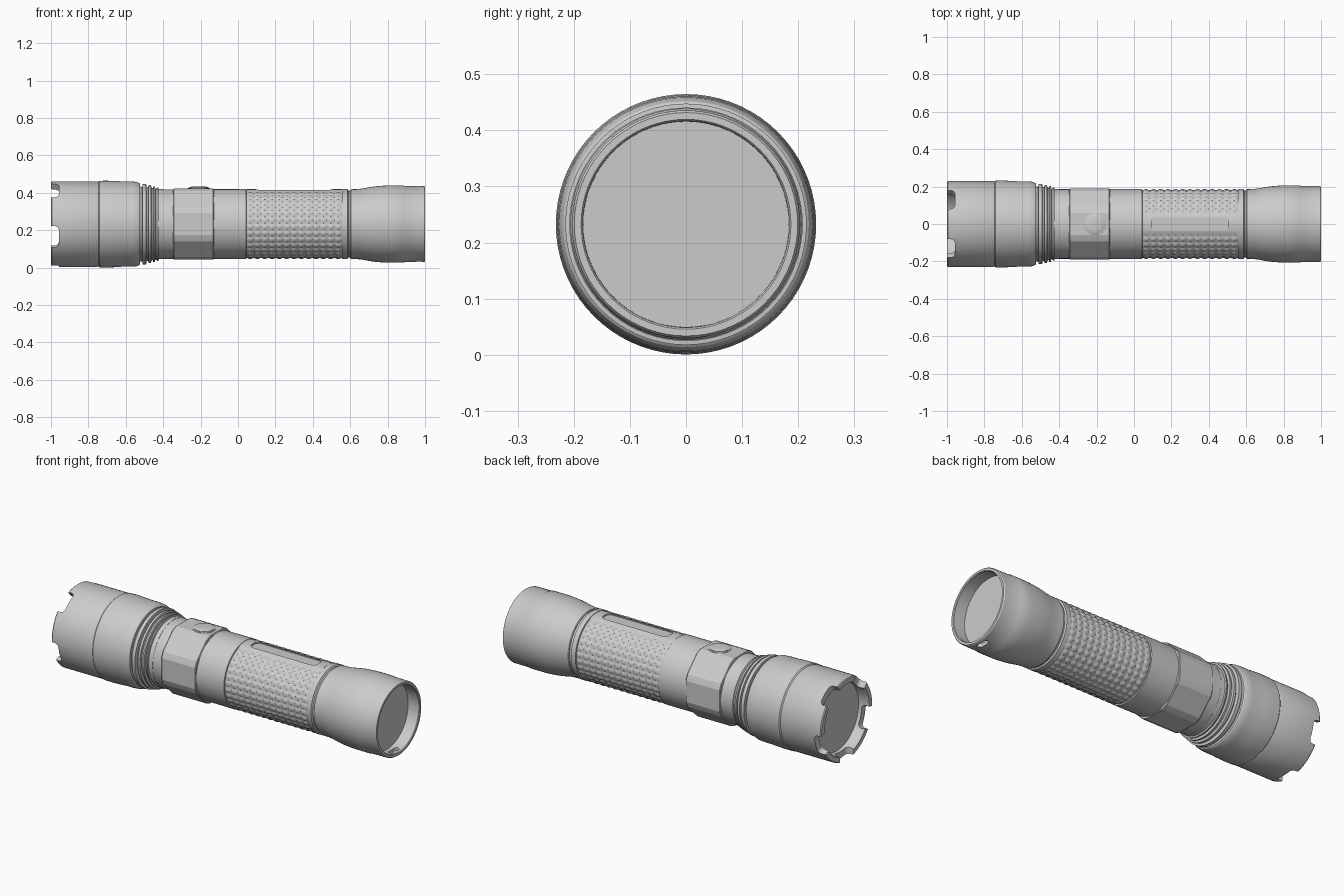
import bpy, bmesh, math
from math import sin, cos, pi, radians

if "Cube" in bpy.data.objects:
    bpy.data.objects.remove(bpy.data.objects["Cube"])

AXIS = 0.2325   # height of the torch's long axis


def finish(name, bm):
    bmesh.ops.recalc_face_normals(bm, faces=bm.faces[:])
    me = bpy.data.meshes.new(name)
    bm.to_mesh(me)
    bm.free()
    ob = bpy.data.objects.new(name, me)
    bpy.context.collection.objects.link(ob)
    return ob


def rings_solid(name, rings):
    """Bridge a list of equal-sized point rings and cap both ends."""
    bm = bmesh.new()
    vs = [[bm.verts.new(p) for p in ring] for ring in rings]
    n = len(vs[0])
    for a, b in zip(vs, vs[1:]):
        for i in range(n):
            j = (i + 1) % n
            bm.faces.new((a[i], a[j], b[j], b[i]))
    bm.faces.new(vs[0])
    bm.faces.new(vs[-1][::-1])
    return finish(name, bm)


def ring(x, radius, angles):
    """Ring round the long axis; angle 0 is straight up."""
    return [(x, radius(a) * sin(a), AXIS + radius(a) * cos(a)) for a in angles]


def lathe(name, profile, seg=72):
    angles = [2 * pi * i / seg for i in range(seg)]
    return rings_solid(name, [ring(x, lambda a, r=r: r, angles) for x, r in profile])


def rounded_prism(name, cx, hx, hy, rad, levels, turn=0.0):
    """Rounded rectangle in x/y, stacked over (height, inset) levels, turned about the axis."""
    rings = []
    for z, inset in levels:
        pts = []
        r = max(rad - inset, 0.001)
        for k, (sx, sy) in enumerate(((1, 1), (-1, 1), (-1, -1), (1, -1))):
            for i in range(9):
                a = (k + i / 8 * 0.999) * pi / 2
                x = cx + sx * (hx - rad) + r * cos(a)
                y = sy * (hy - rad) + r * sin(a)
                pts.append((x, y * cos(turn) - z * sin(turn),
                            AXIS + y * sin(turn) + z * cos(turn)))
        rings.append(pts)
    return rings_solid(name, rings)


def cut(ob, cutter):
    cutter.hide_render = True
    m = ob.modifiers.new("cut", 'BOOLEAN')
    m.operation, m.solver, m.object = 'DIFFERENCE', 'EXACT', cutter
    bpy.context.view_layer.objects.active = ob
    bpy.ops.object.modifier_apply(modifier=m.name)
    bpy.data.objects.remove(cutter)


def smooth(ob, angle=28):
    bpy.ops.object.select_all(action='DESELECT')
    ob.select_set(True)
    bpy.context.view_layer.objects.active = ob
    bpy.ops.object.shade_smooth_by_angle(angle=radians(angle))


# Head: lens recess, bezel, shoulder and cooling fins
head_profile = [
    (-0.94, 0.190), (-0.995, 0.196), (-1.0, 0.200), (-1.0, 0.225), (-0.995, 0.229),
    (-0.752, 0.229), (-0.746, 0.226), (-0.740, 0.2315), (-0.70, 0.232), (-0.64, 0.230),
    (-0.625, 0.228), (-0.57, 0.228), (-0.545, 0.226), (-0.527, 0.219), (-0.523, 0.214),
    (-0.523, 0.200)]
for x0, x1, r in ((-0.512, -0.489, 0.215), (-0.480, -0.463, 0.208), (-0.455, -0.442, 0.202),
                  (-0.434, -0.424, 0.196)):
    head_profile += [(x0, 0.193 if r < 0.205 else 0.199), (x0 + 0.002, r), (x1 - 0.002, r),
                     (x1, 0.188 if r < 0.205 else 0.195)]
head_profile += [(-0.40, 0.187)]
head = lathe("head", head_profile)

# Five rounded notches in the bezel
for i in range(5):
    cut(head, rounded_prism("notch_cutter", -1.01, 0.052, 0.060, 0.022,
                            [(0.12, 0), (0.30, 0)], pi + i * 2 * pi / 5))
smooth(head)

# Body tube, narrowed beneath the grip, with a joint groove at the tail
body = lathe("body", [
    (-0.41, 0.186), (0.043, 0.187), (0.047, 0.172), (0.553, 0.172), (0.557, 0.187),
    (0.585, 0.187), (0.590, 0.179), (0.602, 0.179)])
smooth(body)

# Eight-sided switch collar with rounded corners
FLAT, CORNER = 0.190, 0.199
half = math.acos(FLAT / CORNER)
collar_angles = []
for k in range(8):
    c = k * pi / 4
    edge = pi / 4 - half
    collar_angles += [c - half, c, c + half, c + half + (edge - half) * 0.5]


def collar_radius(scale):
    def r(a):
        local = (a + pi / 8) % (pi / 4) - pi / 8
        return min(CORNER, FLAT / cos(local)) * scale
    return r


collar = rings_solid("switch_collar", [ring(x, collar_radius(s), collar_angles) for x, s in (
    (-0.347, 0.93), (-0.345, 0.985), (-0.341, 1), (-0.134, 1), (-0.130, 0.985), (-0.128, 0.93))])
smooth(collar, 8)

# Switch button
smooth(rounded_prism("button_ring", -0.21, 0.060, 0.060, 0.060,
                     [(0.17, 0), (0.192, 0), (0.194, 0.003)]))
smooth(rounded_prism("button", -0.21, 0.053, 0.053, 0.053,
                     [(0.17, 0), (0.196, 0), (0.199, 0.006), (0.201, 0.022), (0.2015, 0.045)]))

# Grip sleeve covered in small rounded studs, smooth along the top
GAP, ROWS, COLS, SUB = radians(21), 28, 13, 4
SPAN = 2 * pi - 2 * GAP
grip_angles = [GAP + SPAN * i / (ROWS * SUB) for i in range(ROWS * SUB + 1)]
grip_angles += [-GAP + 2 * GAP * i / 8 for i in range(1, 8)]


def grip_radius(u):
    def r(a):
        if a < GAP - 1e-6 or a > 2 * pi - GAP + 1e-6:
            return 0.1865
        v = (a - GAP) / SPAN * ROWS
        bump = abs(sin(pi * u) * sin(pi * v))
        return 0.1805 + 0.007 * bump ** 0.8
    return r


grip = rings_solid("grip", [
    ring(0.045 + 0.51 * i / (COLS * SUB), grip_radius(i / SUB), grip_angles)
    for i in range(COLS * SUB + 1)])

# Long shallow slot on top of the grip
cut(grip, rounded_prism("slot_cutter", 0.30, 0.205, 0.036, 0.025, [(0.1775, 0), (0.25, 0)]))
smooth(grip, 40)

# Flared tail cap with a recessed end
tail = lathe("tail_cap", [
    (0.598, 0.170), (0.600, 0.183), (0.604, 0.186), (0.635, 0.187), (0.665, 0.190),
    (0.70, 0.197), (0.735, 0.202), (0.78, 0.2055), (0.82, 0.2065), (0.885, 0.2065),
    (0.890, 0.204), (0.994, 0.203), (1.0, 0.199), (1.0, 0.187), (0.996, 0.184),
    (0.930, 0.183)])

# Lanyard hole through the underside of the tail rim
cut(tail, rounded_prism("lanyard_cutter", 0.968, 0.014, 0.036, 0.0139,
                        [(-0.25, 0), (-0.15, 0)]))
smooth(tail)
